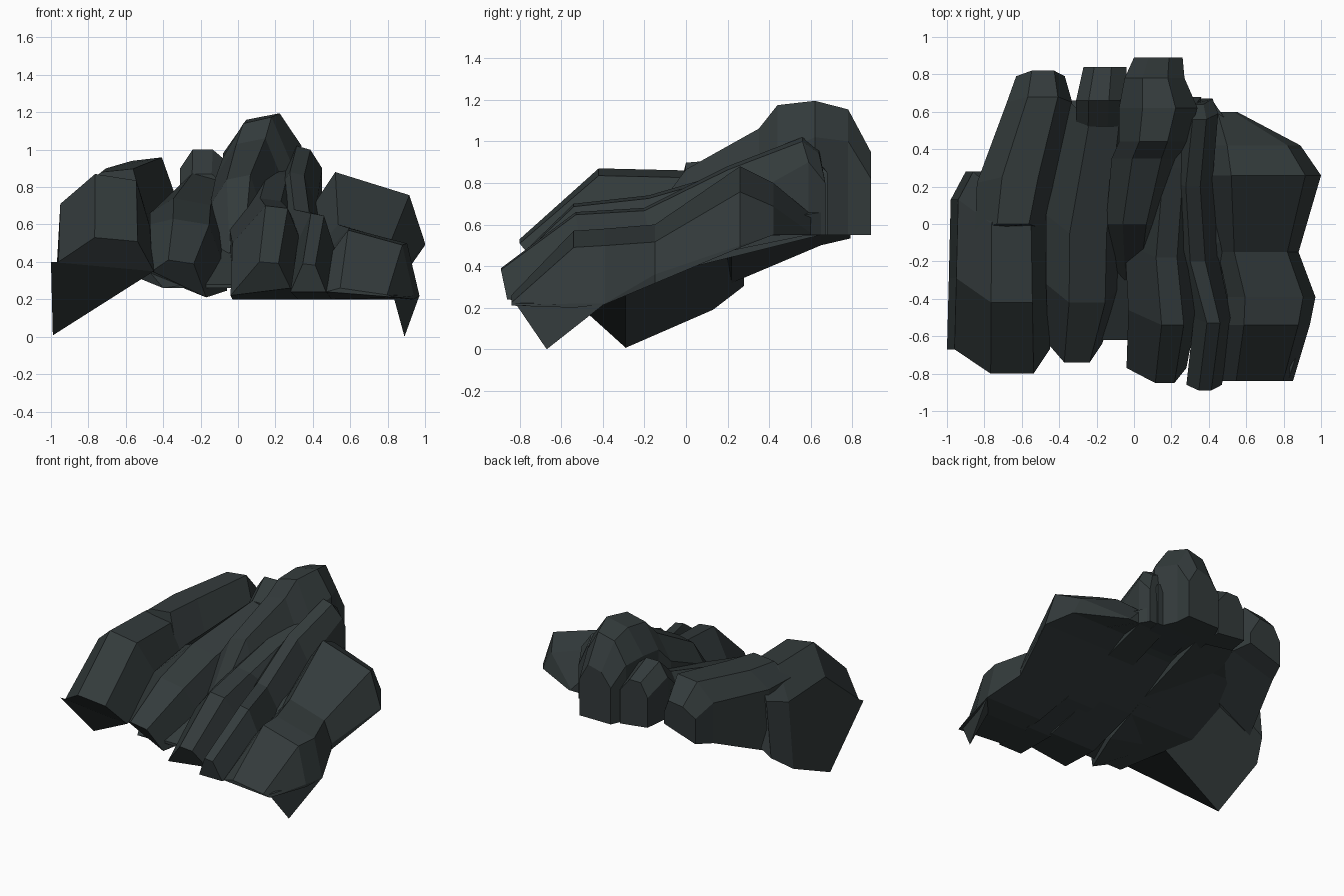
import bpy
import bmesh

cube = bpy.data.objects.get("Cube")
if cube:
    bpy.data.objects.remove(cube, do_unlink=True)

# Single dark stone colour
stone = bpy.data.materials.new("dark_stone")
stone.use_nodes = True
colour = (0.033, 0.043, 0.044, 1)
stone.diffuse_color = colour
stone.node_tree.nodes["Principled BSDF"].inputs["Base Color"].default_value = colour


# Clean the mesh and link it as a flat shaded object
def finish(name, bm):
    bmesh.ops.remove_doubles(bm, verts=bm.verts, dist=0.002)
    bmesh.ops.recalc_face_normals(bm, faces=bm.faces)
    mesh = bpy.data.meshes.new(name)
    bm.to_mesh(mesh)
    bm.free()
    mesh.materials.append(stone)
    rock = bpy.data.objects.new(name, mesh)
    bpy.context.collection.objects.link(rock)


# Underside that climbs to the back, with a fold that drops away to the west
def floor_height(x, y):
    slope = min(0.55, max(0.2, 0.38 + 0.42 * y))
    fold = x + 0.45
    if fold < 0:
        return slope + 0.1 + 0.65 * fold
    return slope + max(0, 0.1 - 0.4 * fold)


# Faceted ridge lofted along y, ending in an edge at the front
# Station: y, left x, right x, crest height, drops to left and right shoulder
# Bow shifts the shoulders along y, flare spreads the left foot
def ridge(name, stations, crest_span, tilt=0, bow=0, flare=0):
    bm = bmesh.new()
    rings = []
    for y, left, right, crest, left_drop, right_drop in stations:
        side = y + bow
        left_shoulder = crest - left_drop
        right_shoulder = crest - right_drop
        left_foot, right_foot = left_shoulder, right_shoulder
        if rings:
            left_foot = min(left_shoulder, floor_height(left - flare, side))
            right_foot = min(right_shoulder, floor_height(right, side))
        inner, outer = (left + (right - left) * share for share in crest_span)
        ring = [
            (left - flare, side, left_foot),
            (left, side, left_shoulder),
            (inner, y, crest),
            (outer, y, crest * (1 + tilt)),
            (right, side, right_shoulder),
            (right, side, right_foot),
        ]
        rings.append([bm.verts.new(point) for point in ring])
    for near, far in zip(rings, rings[1:]):
        for i in range(len(near)):
            j = (i + 1) % len(near)
            bm.faces.new((near[i], near[j], far[j], far[i]))
    bm.faces.new(rings[0])
    bm.faces.new(reversed(rings[-1]))
    finish(name, bm)


# Small angular chip made from the hull of a few points
def shard(name, points):
    bm = bmesh.new()
    for point in points:
        bm.verts.new(point)
    bmesh.ops.convex_hull(bm, input=bm.verts)
    finish(name, bm)


# Broad ridge on the east side
ridge("east_ridge", [
    (-.84, .47, .85, .26, .02, .05),
    (-.54, .5, .94, .57, .12, .35),
    (-.39, .5, .97, .58, .1, .36),
    (-.15, .45, .88, .6, .1, .24),
    (.26, .4, 1, .88, .18, .38),
    (.42, .4, .89, .8, .12, .25),
    (.6, .42, .55, .65, .05, .1),
], crest_span=(.2, .86), tilt=-.14)

# Pointed foot below the broad ridge
shard("east_foot", [
    (.83, -.82, .22), (.97, -.39, .22), (.89, -.67, 0), (.84, -.5, .24),
])

# Heavy block at the front of the west side
ridge("west_block", [
    (-.8, -.96, -.45, .53, .13, .18),
    (-.42, -.95, -.46, .87, .16, .32),
    (0, -.94, -.47, .86, .18, .26),
    (.15, -.86, -.47, .84, .12, .24),
], crest_span=(.38, .83), tilt=-.04, bow=.13, flare=.04)

# Long column lying behind the heavy block
ridge("west_column", [
    (0, -.85, -.48, .88, .1, .28),
    (.25, -.84, -.42, .9, .12, .24),
    (.68, -.68, -.33, .94, .14, .2),
    (.82, -.63, -.37, .8, .08, .1),
], crest_span=(.32, .78), tilt=.02, bow=-.03)

# Ridge between the heavy block and the spire
ridge("inner_ridge", [
    (-.74, -.46, -.17, .41, .06, .2),
    (-.42, -.47, -.06, .63, .03, .3),
    (-.05, -.47, -.05, .74, .08, .22),
    (.55, -.34, 0, .88, .13, .18),
], crest_span=(.3, .77), tilt=-.05, bow=.1)

# Knob at the back of the inner ridge
ridge("back_knob", [
    (.52, -.31, -.05, .87, .1, .07),
    (.66, -.31, -.04, 1, .1, .08),
    (.84, -.27, -.04, .9, .1, .1),
], crest_span=(.25, .65))

# Central spire with its long front slope
ridge("spire", [
    (-.3, -.1, .08, .45, .05, .05),
    (0, -.15, .15, .84, .14, .24),
    (.35, -.12, .25, 1.03, .18, .22),
    (.44, -.08, .28, 1.14, .18, .2),
    (.62, -.08, .34, 1.16, .18, .14),
    (.78, -.05, .27, 1.12, .16, .12),
    (.89, 0, .26, .92, .1, .1),
], crest_span=(.3, .72), tilt=.03)

# Lower ridge in front of the spire
ridge("front_ridge", [
    (-.85, -.04, .28, .4, .18, .14),
    (-.54, -.03, .34, .7, .2, .2),
    (-.18, -.05, .3, .74, .14, .12),
    (.3, 0, .33, .88, .12, .08),
    (.6, .05, .36, .95, .14, .1),
], crest_span=(.48, .8), tilt=-.02, bow=.08)

# Narrow fin between the front ridge and the broad ridge
ridge("narrow_fin", [
    (-.89, .28, .47, .39, .15, .15),
    (-.53, .32, .52, .66, .15, .2),
    (-.2, .22, .45, .68, .08, .18),
    (.2, .2, .42, .88, .12, .18),
    (.56, .24, .45, 1.02, .16, .12),
    (.64, .26, .42, .96, .16, .16),
], crest_span=(.35, .7), tilt=-.02, bow=.03)

# Core that closes the gaps between the ridges
ridge("core", [
    (-.62, -.4, .5, .28, .02, .02),
    (-.1, -.6, .7, .55, .05, .1),
    (.4, -.6, .6, .7, .05, .08),
    (.66, -.4, .42, .72, .04, .06),
], crest_span=(.15, .85))
